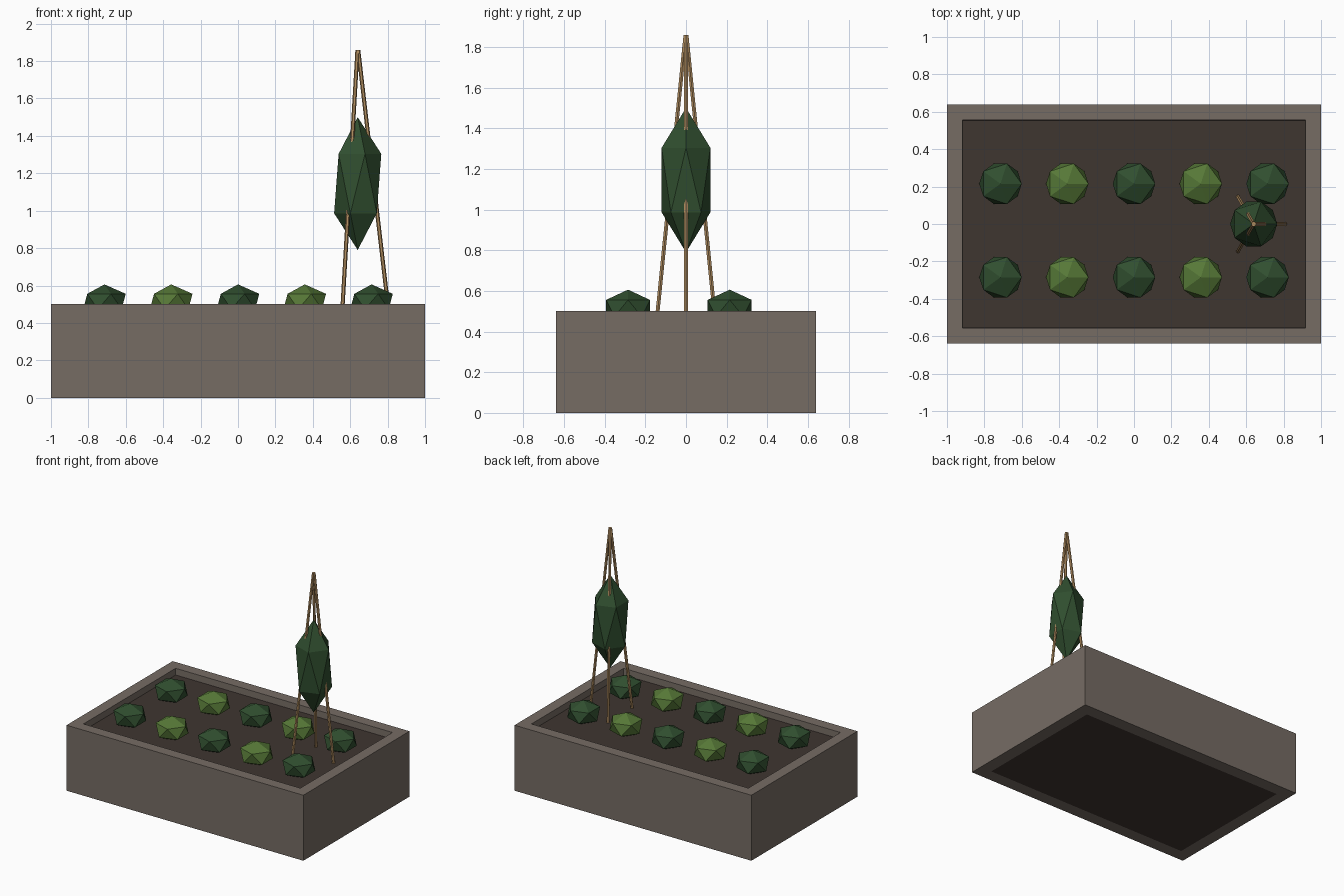
import bpy, bmesh, math
from mathutils import Vector

old = bpy.data.objects.get("Cube")
if old:
    bpy.data.objects.remove(old, do_unlink=True)


def material(name, rgb):
    """Flat material from 0-255 display values, stored as linear."""
    lin = [((c / 255 + 0.055) / 1.055) ** 2.4 for c in rgb] + [1]
    m = bpy.data.materials.new(name)
    m.use_nodes = True
    m.diffuse_color = lin
    bsdf = m.node_tree.nodes["Principled BSDF"]
    bsdf.inputs["Base Color"].default_value = lin
    bsdf.inputs["Roughness"].default_value = 0.9
    return m


STONE = material("stone", (118, 108, 100))
SOIL = material("soil", (63, 54, 48))
DARK = material("dark_leaf", (48, 78, 47))
LIGHT = material("light_leaf", (86, 120, 55))
WOOD = material("wood", (178, 142, 96))


def make(name, bm, mat):
    bmesh.ops.recalc_face_normals(bm, faces=bm.faces)
    mesh = bpy.data.meshes.new(name)
    bm.to_mesh(mesh)
    bm.free()
    mesh.materials.append(mat)
    ob = bpy.data.objects.new(name, mesh)
    bpy.context.collection.objects.link(ob)
    return ob


def rect(bm, inset, z):
    """Rectangle of vertices, inset from the outer planter wall."""
    x, y = 1 - inset, 0.64 - inset
    return [bm.verts.new((sx * x, sy * y, z))
            for sx, sy in ((-1, -1), (1, -1), (1, 1), (-1, 1))]


def bridge(bm, a, b):
    for i in range(4):
        j = (i + 1) % 4
        bm.faces.new((a[i], a[j], b[j], b[i]))


def foliage(name, centre, radius, half_height, mat):
    """Low-poly clump: a squashed or stretched icosahedron."""
    bm = bmesh.new()
    bmesh.ops.create_icosphere(bm, subdivisions=1, radius=1)
    bmesh.ops.scale(bm, vec=(radius, radius, half_height), verts=bm.verts)
    ob = make(name, bm, mat)
    ob.location = centre


def pole(name, foot, top, radius):
    foot, top = Vector(foot), Vector(top)
    axis = top - foot
    bm = bmesh.new()
    bmesh.ops.create_cone(bm, cap_ends=True, segments=6, radius1=radius,
                          radius2=radius, depth=axis.length)
    ob = make(name, bm, WOOD)
    ob.location = (foot + top) / 2
    ob.rotation_euler = axis.to_track_quat('Z', 'Y').to_euler()


# Planter frame: closed ring of walls
RIM, BASE_RIM, SOIL_Z = 0.084, 0.1, 0.45
bm = bmesh.new()
loops = [rect(bm, 0, 0), rect(bm, 0, 0.5), rect(bm, RIM, 0.5), rect(bm, BASE_RIM, 0)]
for i in range(4):
    bridge(bm, loops[i], loops[(i + 1) % 4])
make("planter_frame", bm, STONE)

# Soil block filling the frame
bm = bmesh.new()
low, high = rect(bm, BASE_RIM, 0), rect(bm, RIM, SOIL_Z)
bridge(bm, low, high)
bm.faces.new(low)
bm.faces.new(high)
make("soil", bm, SOIL)

# Two rows of small plants, alternating greens
for row, y in (("front", -0.285), ("back", 0.215)):
    for col in range(5):
        foliage(f"{row}_plant_{col + 1}", ((col - 2) * 0.357, y, 0.515),
                0.127, 0.091, LIGHT if col % 2 else DARK)

# Climbing plant on a three-legged pole support
CX = 0.64
foliage("climbing_plant", (CX, 0, 1.145), 0.141, 0.355, DARK)
for i in range(3):
    a = i * math.tau / 3
    spread = 0.168
    pole(f"support_pole_{i + 1}",
         (CX + spread * math.cos(a), spread * math.sin(a), 0.44),
         (CX + 0.003 * math.cos(a), 0.003 * math.sin(a), 1.858), 0.011)
